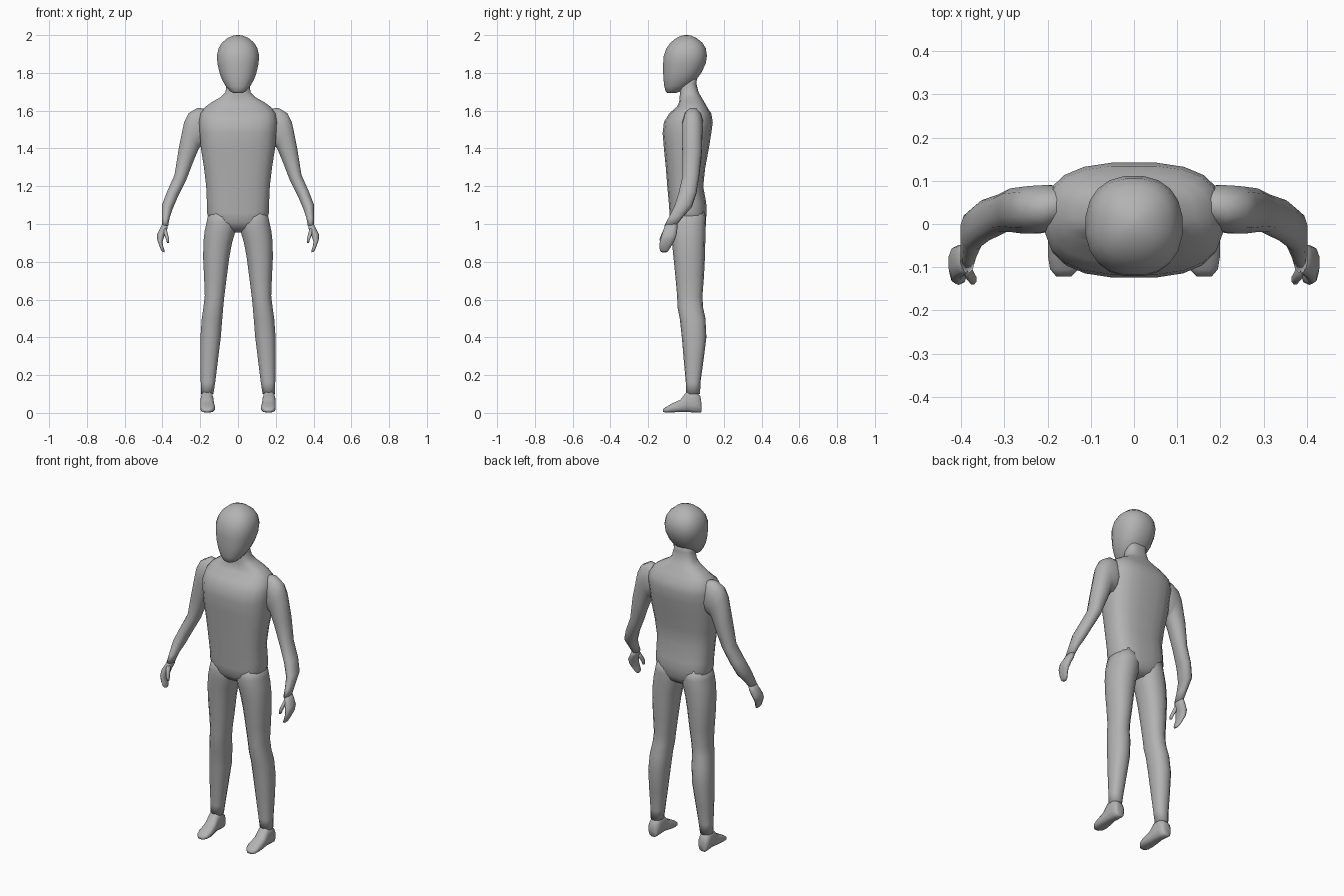
import bpy, bmesh, math
from mathutils import Vector

grey = bpy.data.materials.new("plain_grey")
grey.diffuse_color = (0.45, 0.45, 0.45, 1)


def loft(name, rings, n=16, power=2.0, levels=1):
    """Skin a closed tube through rings of (centre, half axis u, half axis v)."""
    bm = bmesh.new()
    loops = []
    for c, u, v in rings:
        loop = []
        for i in range(n):
            a = 2 * math.pi * (i + 0.5) / n
            ca, sa = math.cos(a), math.sin(a)
            p = Vector(c) + Vector(u) * math.copysign(abs(ca) ** (2 / power), ca)
            loop.append(bm.verts.new(p + Vector(v) * math.copysign(abs(sa) ** (2 / power), sa)))
        loops.append(loop)
    for a, b in zip(loops, loops[1:]):
        for i in range(n):
            j = (i + 1) % n
            bm.faces.new((a[i], a[j], b[j], b[i]))
    bm.faces.new(loops[0])
    bm.faces.new(loops[-1])
    bmesh.ops.recalc_face_normals(bm, faces=bm.faces)
    me = bpy.data.meshes.new(name)
    bm.to_mesh(me)
    bm.free()
    me.materials.append(grey)
    ob = bpy.data.objects.new(name, me)
    bpy.context.collection.objects.link(ob)
    me.shade_smooth()
    return ob


def level(z, x0, x1, y0, y1):
    """Horizontal ring filling the given extents."""
    return ((x0 + x1) / 2, (y0 + y1) / 2, z), ((x1 - x0) / 2, 0, 0), (0, (y1 - y0) / 2, 0)


def slanted(x0, z0, x1, z1, y0, y1):
    """Ring from an inner to an outer edge point, with a depth range."""
    return (((x0 + x1) / 2, (y0 + y1) / 2, (z0 + z1) / 2),
            ((x1 - x0) / 2, 0, (z1 - z0) / 2), (0, (y1 - y0) / 2, 0))


def pair(name, rings, **kw):
    """Left and right copies, mirrored in x."""
    for side, s in (("left", 1), ("right", -1)):
        loft(f"{side}_{name}", [tuple((p[0] * s, p[1], p[2]) for p in r) for r in rings], **kw)


# Torso with trapezius and neck
torso = [(0.955, .03, -.02, .06), (0.975, .09, -.06, .09), (1.01, .150, -.085, .105),
         (1.06, .166, -.088, .11), (1.11, .166, -.092, .108), (1.20, .17, -.10, .092),
         (1.30, .182, -.108, .103), (1.40, .198, -.118, .122), (1.48, .204, -.125, .135),
         (1.54, .208, -.118, .143), (1.585, .20, -.09, .135), (1.62, .175, -.05, .112),
         (1.645, .14, -.037, .098), (1.67, .095, -.034, .083), (1.695, .068, -.033, .068),
         (1.74, .06, -.033, .056), (1.80, .06, -.03, .06)]
loft("torso", [level(z, -w, w, a, b) for z, w, a, b in torso], n=20, power=2.7)

# Head, narrowing to the chin
head = [(1.693, .022, -.098, -.055), (1.702, .042, -.108, -.03), (1.73, .066, -.116, .02),
        (1.765, .086, -.12, .056), (1.80, .099, -.122, .082), (1.85, .110, -.122, .106),
        (1.89, .113, -.119, .112), (1.93, .104, -.105, .106), (1.96, .086, -.083, .087),
        (1.985, .055, -.052, .056), (1.997, .025, -.022, .028), (2.0, .006, -.004, .01)]
loft("head", [level(z, -w, w, a, b) for z, w, a, b in head], n=20, power=2.3)

# Legs
leg = [(0.10, .130, .196, .0, .075), (0.16, .120, .198, -.001, .076), (0.28, .105, .20, -.012, .093),
       (0.40, .090, .20, -.022, .108), (0.50, .082, .193, -.033, .103), (0.56, .077, .184, -.045, .09),
       (0.62, .071, .177, -.047, .087), (0.72, .058, .181, -.056, .095), (0.82, .045, .186, -.066, .10),
       (0.90, .030, .185, -.074, .102), (0.96, .012, .179, -.081, .104), (1.01, .004, .168, -.084, .105),
       (1.07, .01, .155, -.075, .10)]
pair("leg", [level(*r) for r in leg], n=14, power=2.3)

# Feet: upright heel-to-toe sections
foot = [(.082, .145, .185, .005, .05), (.076, .135, .195, 0, .09), (.045, .131, .197, 0, .12),
        (.005, .130, .198, .004, .115), (-.03, .126, .20, .004, .07), (-.075, .121, .20, .002, .05),
        (-.105, .128, .195, .002, .032), (-.122, .145, .18, .004, .02)]
pair("foot", [(((a + b) / 2, y, (c + d) / 2), ((b - a) / 2, 0, 0), (0, 0, (d - c) / 2))
              for y, a, b, c, d in foot], n=12, power=2.8)

# Arms from shoulder to wrist
arm = [(.12, 1.47, .14, 1.61, .01, .085), (.185, 1.41, .215, 1.618, -.02, .092),
       (.198, 1.405, .262, 1.59, -.024, .09), (.205, 1.40, .287, 1.54, -.024, .088),
       (.235, 1.33, .315, 1.40, -.02, .084), (.272, 1.235, .337, 1.26, -.02, .07),
       (.315, 1.15, .375, 1.175, -.04, .056), (.345, 1.08, .402, 1.105, -.062, .032),
       (.362, 1.03, .402, 1.04, -.092, -.018), (.369, .99, .402, .995, -.114, -.05)]
pair("arm", [slanted(*r) for r in arm], n=12, power=2.2)

# Mitten hands: palm curling into fingers, plus a thumb
hand = [(.370, 1.0, .401, 1.0, -.11, -.046), (.374, .97, .414, .975, -.118, -.046),
        (.388, .94, .430, .945, -.128, -.05), (.399, .905, .428, .915, -.138, -.062),
        (.395, .88, .417, .885, -.141, -.078), (.388, .858, .408, .862, -.138, -.092),
        (.388, .85, .40, .852, -.13, -.10)]
pair("hand", [slanted(*r) for r in hand], n=10, power=2.3)
thumb = [(.378, .975, .398, .98, -.115, -.085), (.370, .945, .392, .945, -.132, -.102),
         (.364, .92, .382, .92, -.141, -.115), (.364, .90, .376, .90, -.138, -.12)]
pair("thumb", [slanted(*r) for r in thumb], n=8)
